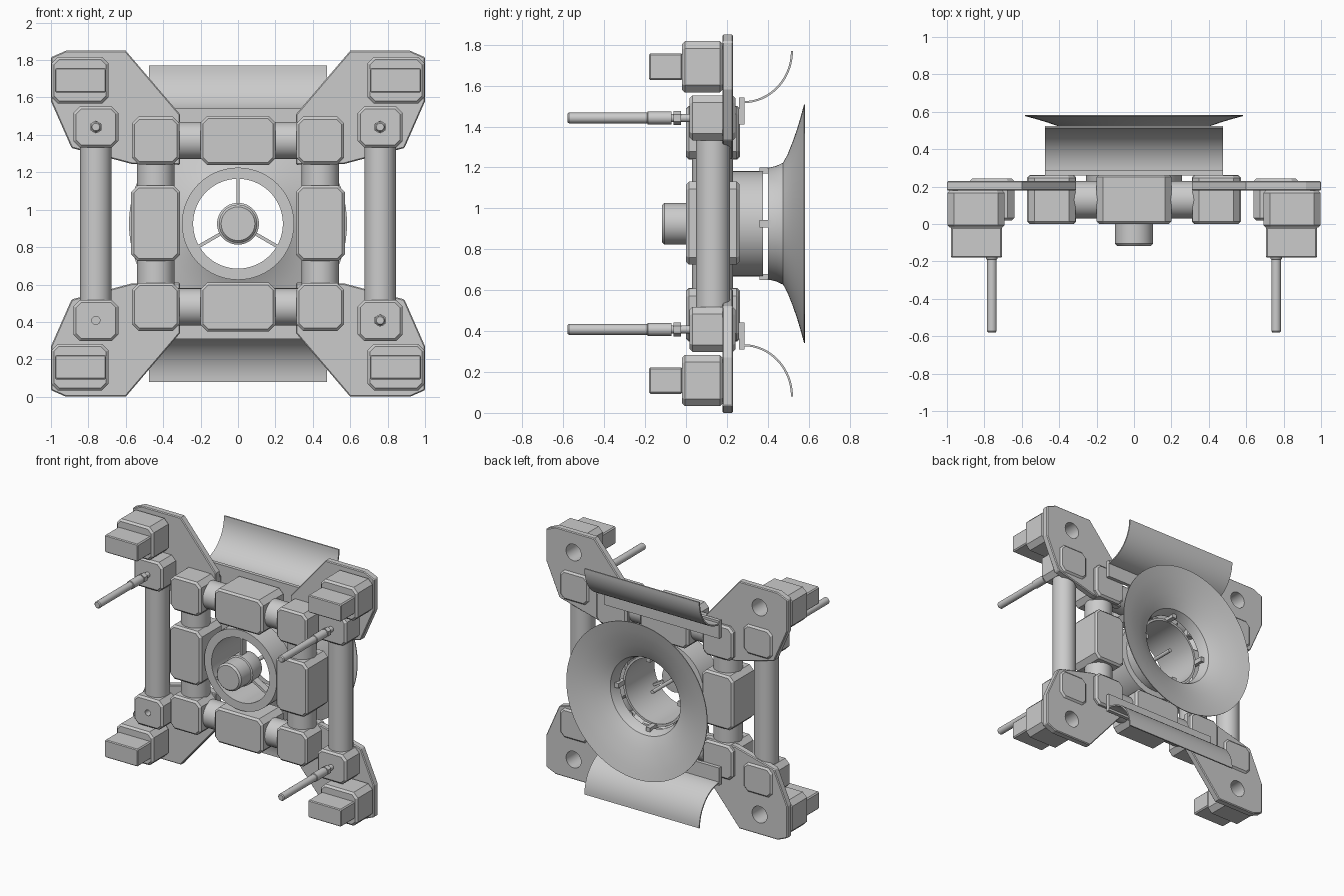
import bpy, bmesh, math
from mathutils import Matrix, Vector

if "Cube" in bpy.data.objects:
    bpy.data.objects.remove(bpy.data.objects["Cube"])

CZ = 0.925  # height of the model's symmetry plane


def finish(name, bm, smooth=False):
    bmesh.ops.recalc_face_normals(bm, faces=bm.faces)
    me = bpy.data.meshes.new(name)
    bm.to_mesh(me)
    bm.free()
    ob = bpy.data.objects.new(name, me)
    bpy.context.collection.objects.link(ob)
    if smooth:
        me.polygons.foreach_set("use_smooth", [True] * len(me.polygons))
        me.set_sharp_from_angle(angle=math.radians(35))
    return ob


def bevel(ob, width):
    m = ob.modifiers.new("bevel", 'BEVEL')
    m.width, m.segments, m.limit_method = width, 1, 'ANGLE'
    m.angle_limit = math.radians(50)


def prism(name, outline, y0, y1, edge=0.0):
    """Outline in x/z pushed along y."""
    bm = bmesh.new()
    f = bm.faces.new([bm.verts.new((x, y0, z)) for x, z in outline])
    ext = bmesh.ops.extrude_face_region(bm, geom=[f])
    bmesh.ops.translate(bm, vec=(0, y1 - y0, 0),
                        verts=[v for v in ext["geom"] if isinstance(v, bmesh.types.BMVert)])
    ob = finish(name, bm)
    if edge:
        bevel(ob, edge)
    return ob


def block(name, x, z, w, h, y0, y1, c=0.035, edge=0.014):
    """Box with cut corners seen from the front and softened front/back rims."""
    a, b = w / 2, h / 2
    pts = []
    for sx, sz in ((1, 1), (-1, 1), (-1, -1), (1, -1)):
        p = [(x + sx * a, z + sz * (b - c)), (x + sx * (a - c), z + sz * b)]
        pts += p if sx * sz > 0 else p[::-1]
    return prism(name, pts, y0, y1, edge)


def tube(name, p, q, r, n=40):
    p, q = Vector(p), Vector(q)
    bm = bmesh.new()
    rot = (q - p).to_track_quat('Z', 'Y').to_matrix().to_4x4()
    bmesh.ops.create_cone(bm, cap_ends=True, segments=n, radius1=r, radius2=r,
                          depth=(q - p).length, matrix=Matrix.Translation((p + q) / 2) @ rot)
    return finish(name, bm, n > 8)


def lathe(name, prof, x=0, z=CZ, n=64, closed=True):
    """Revolve (radius, y) profile about a y axis; radius 0 gives a pole."""
    bm = bmesh.new()
    vs = [bm.verts.new((x + r, y, z)) for r, y in prof]
    m = len(vs)
    edges = [bm.edges.new((vs[i], vs[(i + 1) % m])) for i in range(m if closed else m - 1)]
    bmesh.ops.spin(bm, geom=vs + edges, cent=(x, 0, z), axis=(0, 1, 0),
                   angle=2 * math.pi, steps=n, use_duplicate=False)
    bmesh.ops.remove_doubles(bm, verts=bm.verts, dist=1e-5)
    return finish(name, bm, True)


def cut(ob, cutter):
    cutter.hide_render = True
    cutter.hide_viewport = True
    cutter.display_type = 'WIRE'
    m = ob.modifiers.new("hole", 'BOOLEAN')
    m.operation, m.object, m.solver = 'DIFFERENCE', cutter, 'EXACT'


# Four corners: plate, motor housings, joint block, pad, inner frame block
PLATE = [(0.60, 0.925), (0.92, 0.925), (1.0, 0.89), (1.0, 0.655), (0.89, 0.405),
         (0.57, 0.32), (0.31, 0.315), (0.31, 0.585)]
for sx in (-1, 1):
    for sz in (-1, 1):
        tag = ("upper" if sz > 0 else "lower") + ("_right" if sx > 0 else "_left")
        plate = prism("corner_plate_" + tag, [(sx * x, CZ + sz * z) for x, z in PLATE],
                      0.178, 0.23, 0.006)
        housing = block("housing_" + tag, sx * 0.845, CZ + sz * 0.767, 0.305, 0.25, -0.02, 0.18)
        hole = tube("hole_cutter_" + tag, (sx * 0.77, 0.08, CZ + sz * 0.775),
                    (sx * 0.77, 0.3, CZ + sz * 0.775), 0.062)
        cut(plate, hole)
        cut(housing, hole)
        block("housing_nose_" + tag, sx * 0.842, CZ + sz * 0.767, 0.275, 0.13, -0.18, -0.018,
              0.008, 0.006)
        joint = block("joint_block_" + tag, sx * 0.76, CZ + sz * 0.517, 0.24, 0.22, 0.018, 0.243)
        block("frame_corner_" + tag, sx * 0.44, CZ + sz * 0.445, 0.255, 0.255, 0.0, 0.26)
        if (sx, sz) == (-1, -1):
            # empty socket instead of a rod
            cut(joint, tube("socket_cutter", (-0.76, -0.1, CZ - 0.517),
                            (-0.76, 0.12, CZ - 0.517), 0.022, 24))
        else:
            zz = CZ + sz * 0.517
            lathe("rod_" + tag, [(0, -0.58), (0.02, -0.58), (0.026, -0.573), (0.026, -0.19),
                                 (0.031, -0.187), (0.031, -0.07), (0.02, -0.07), (0.02, 0.03),
                                 (0, 0.03)], sx * 0.76, zz, 24, closed=False)
            tube("rod_nut_" + tag, (sx * 0.76, -0.062, zz), (sx * 0.76, -0.025, zz), 0.034, 6)

# Outer posts, inner frame pipes and mid blocks
for s, side in ((-1, "left"), (1, "right")):
    tube("outer_post_" + side, (s * 0.76, 0.132, 0.50), (s * 0.76, 0.132, 1.35), 0.084)
    tube("frame_pipe_" + side, (s * 0.44, 0.13, 0.55), (s * 0.44, 0.13, 1.30), 0.1)
    block("frame_mid_" + side, s * 0.44, CZ + 0.003, 0.262, 0.405, 0.0, 0.262)
for s, side in ((-1, "lower"), (1, "upper")):
    z = CZ + s * 0.445
    tube("frame_pipe_" + side, (-0.44, 0.13, z), (0.44, 0.13, z), 0.1)
    block("frame_mid_" + side, 0, z, 0.4, 0.262, 0.0, 0.264)
    # mounting strip and curved shield
    zs = CZ + s * 0.55
    prism("shield_strip_" + side, [(-0.475, zs - 0.066), (0.475, zs - 0.066),
                                   (0.475, zs + 0.066), (-0.475, zs + 0.066)], 0.26, 0.287)
    bm = bmesh.new()
    arcs = []
    for ry, rz in ((0.243, 0.256), (0.233, 0.246)):
        arcs.append([(0.28 + ry * math.sin(a), CZ + s * (0.845 - rz * math.cos(a)))
                     for a in [math.radians(90 * i / 16) for i in range(17)]])
    loop = arcs[0] + arcs[1][::-1]
    rows = [[bm.verts.new((x, y, zz)) for y, zz in loop] for x in (-0.475, 0.475)]
    n = len(loop)
    for i in range(n):
        j = (i + 1) % n
        bm.faces.new((rows[0][i], rows[0][j], rows[1][j], rows[1][i]))
    for row in rows:
        for i in range(16):
            bm.faces.new((row[i], row[i + 1], row[n - 2 - i], row[n - 1 - i]))
    finish("curved_shield_" + side, bm, True)

# Central barrel with front flange
lathe("barrel", [(0.24, 0.03), (0.30, 0.03), (0.30, 0.22), (0.257, 0.225), (0.257, 0.377),
                 (0.24, 0.377)])

# Flared horn, thin sheet
horn = [(0.272, 0.40), (0.282, 0.44), (0.298, 0.475), (0.34, 0.497), (0.40, 0.521),
        (0.46, 0.542), (0.52, 0.56), (0.583, 0.577)]
lathe("horn", horn + [(0.583, 0.583)] + [(r - 0.008, y + 0.006) for r, y in horn[-2::-1]], n=80)

# Tabs joining horn to barrel
for k in range(4):
    a = k * math.pi / 2
    d, t = Vector((math.cos(a), math.sin(a))), Vector((-math.sin(a), math.cos(a)))
    c = Vector((0, CZ))
    prism("horn_tab_%d" % k, [tuple(c + d * u + t * v) for u, v in
                              ((0.245, -0.018), (0.275, -0.018), (0.275, 0.018), (0.245, 0.018))],
          0.36, 0.45)

# Hub, three spokes and the rear pin
lathe("hub", [(0, -0.118), (0.09, -0.118), (0.102, -0.105), (0.102, 0.01), (0.112, 0.015),
              (0.112, 0.10), (0.10, 0.14), (0, 0.15)], closed=False, n=48)
for k in range(3):
    a = math.radians(90 + 120 * k)
    d, t = Vector((math.cos(a), math.sin(a))), Vector((-math.sin(a), math.cos(a)))
    c = Vector((0, CZ))
    prism("spoke_%d" % k, [tuple(c + d * u + t * v) for u, v in
                           ((0.09, -0.009), (0.25, -0.009), (0.25, 0.009), (0.09, 0.009))],
          0.035, 0.09)
tube("rear_pin", (0, 0.13, CZ), (0, 0.40, CZ), 0.014, 16)
